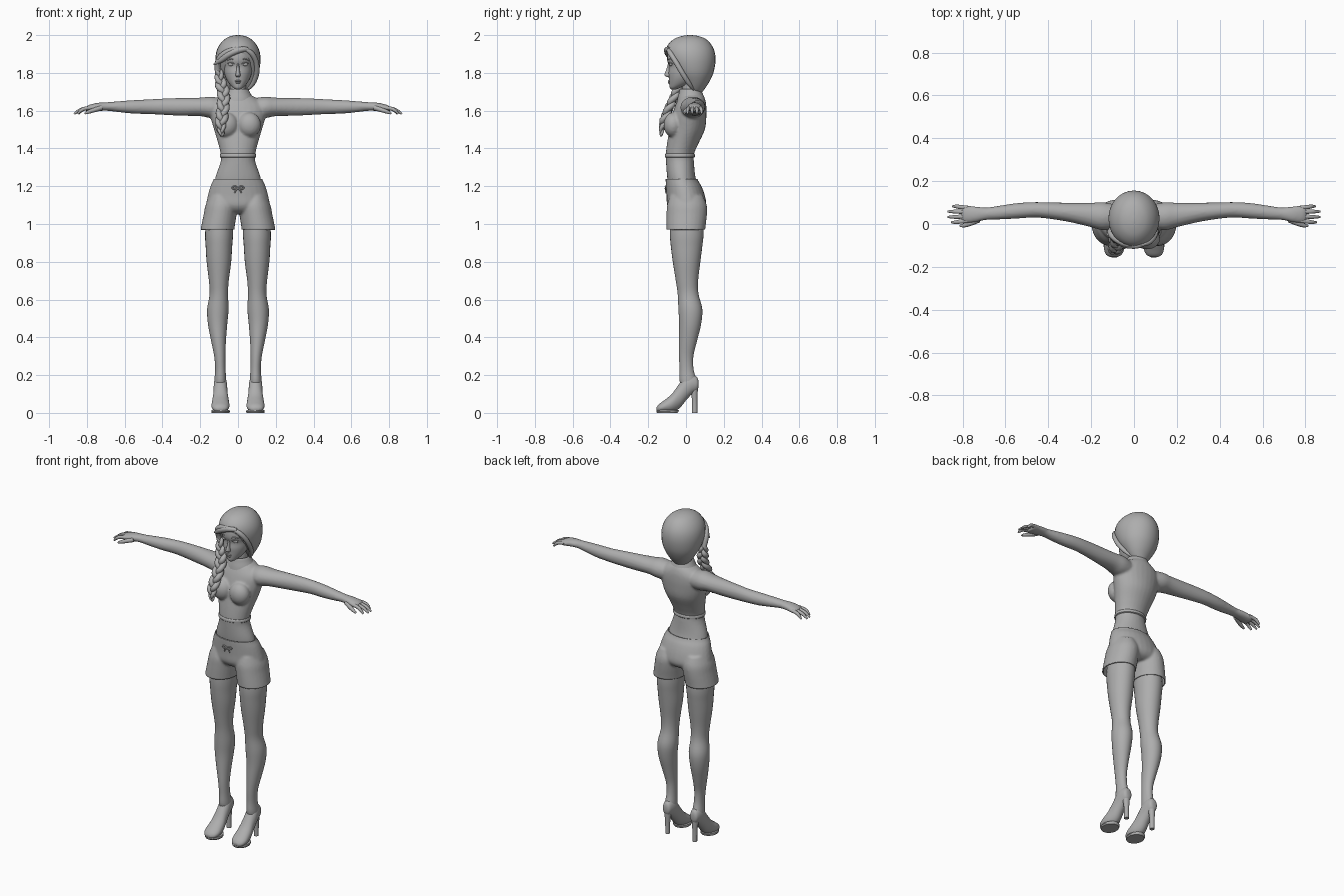
import bpy, bmesh, math
from mathutils import Vector, Matrix

grey = bpy.data.materials.new("plain_grey")
grey.diffuse_color = (0.42, 0.42, 0.42, 1)


def smooth_rows(rows, sub):
    """Catmull-Rom interpolation of rows of numbers."""
    out = []
    for i in range(len(rows) - 1):
        p = [rows[max(i - 1, 0)], rows[i], rows[i + 1], rows[min(i + 2, len(rows) - 1)]]
        for k in range(sub):
            t = k / sub
            out.append([0.5 * (2 * b + (c - a) * t + (2 * a - 5 * b + 4 * c - d) * t * t
                               + (3 * b - a - 3 * c + d) * t ** 3) for a, b, c, d in zip(*p)])
    out.append(list(rows[-1]))
    return out


def skin(bm, rings):
    """Join rings of points into a closed skin."""
    vs = [[bm.verts.new(p) for p in r] for r in rings]
    n = len(vs[0])
    faces = [bm.faces.new((a[i], a[(i + 1) % n], b[(i + 1) % n], b[i]))
             for a, b in zip(vs, vs[1:]) for i in range(n)]
    faces += [bm.faces.new(vs[0][::-1]), bm.faces.new(vs[-1])]
    bmesh.ops.recalc_face_normals(bm, faces=faces)


def loft(bm, rows, axis='Z', mirror=False, n=28, sub=4):
    """Rows are (position, low a, high a, low b, high b) of oval sections."""
    for s in ((1, -1) if mirror else (1,)):
        rings = []
        for t, a0, a1, b0, b1 in smooth_rows(rows, sub):
            ring = []
            for i in range(n):
                w = math.tau * i / n
                a = (a0 + a1) / 2 + (a1 - a0) / 2 * math.cos(w)
                b = (b0 + b1) / 2 + (b1 - b0) / 2 * math.sin(w)
                x, y, z = {'Z': (a, b, t), 'X': (t, a, b), 'Y': (a, t, b)}[axis]
                ring.append((s * x, y, z))
            rings.append(ring)
        skin(bm, rings)


def tube(bm, rows, mirror=False, n=10, sub=4):
    """Rows are (x, y, z, radius)."""
    for s in ((1, -1) if mirror else (1,)):
        pts = [(Vector((s * x, y, z)), r) for x, y, z, r in smooth_rows(rows, sub)]
        rings = []
        for i, (p, r) in enumerate(pts):
            d = (pts[min(i + 1, len(pts) - 1)][0] - pts[max(i - 1, 0)][0]).normalized()
            ref = Vector((0, 1, 0)) if abs(d.y) < 0.9 else Vector((1, 0, 0))
            u = d.cross(ref).normalized()
            v = d.cross(u)
            rings.append([p + r * (math.cos(math.tau * k / n) * u + math.sin(math.tau * k / n) * v)
                          for k in range(n)])
        skin(bm, rings)


def ball(bm, c, r, mirror=False):
    for s in ((1, -1) if mirror else (1,)):
        m = Matrix.Translation((s * c[0], c[1], c[2])) @ Matrix.Diagonal((*r, 1))
        bmesh.ops.create_uvsphere(bm, u_segments=20, v_segments=12, radius=1, matrix=m)


def finish(bm, name, voxel=0, repeat=4, angle=50):
    me = bpy.data.meshes.new(name)
    bm.to_mesh(me)
    bm.free()
    ob = bpy.data.objects.new(name, me)
    bpy.context.collection.objects.link(ob)
    if voxel:
        m = ob.modifiers.new("blend", 'REMESH')
        m.mode, m.voxel_size, m.use_smooth_shade = 'VOXEL', voxel, True
        m = ob.modifiers.new("soften", 'SMOOTH')
        m.factor, m.iterations = 0.5, repeat
        dg = bpy.context.evaluated_depsgraph_get()
        ob.data = bpy.data.meshes.new_from_object(ob.evaluated_get(dg))
        ob.modifiers.clear()
    ob.data.materials.clear()
    ob.data.materials.append(grey)
    bpy.ops.object.select_all(action='DESELECT')
    bpy.context.view_layer.objects.active = ob
    ob.select_set(True)
    bpy.ops.object.shade_smooth_by_angle(angle=math.radians(angle))
    return ob


# Torso with bust and both arms, blended into one skin
bm = bmesh.new()
loft(bm, [(z, -r, r, y0, y1) for z, r, y0, y1 in (
    (1.18, .13, -.09, .07), (1.25, .119, -.1, .05), (1.33, .092, -.106, .042), (1.37, .092, -.107, .042),
    (1.43, .106, -.1, .068), (1.5, .127, -.088, .1), (1.57, .146, -.075, .108), (1.62, .148, -.06, .108),
    (1.655, .115, -.045, .103), (1.685, .065, -.03, .09), (1.7, .04, -.02, .07))])
ball(bm, (.06, -.068, 1.525), (.062, .051, .066), True)
loft(bm, [(x, y - ry, y + ry, z - rz, z + rz) for x, y, z, ry, rz in (
    (.06, .035, 1.61, .05, .05), (.14, .036, 1.617, .065, .057), (.2, .042, 1.62, .057, .049),
    (.3, .054, 1.62, .045, .047), (.4, .063, 1.621, .038, .043), (.47, .066, 1.621, .036, .039),
    (.55, .061, 1.62, .036, .036), (.63, .053, 1.621, .032, .029), (.69, .048, 1.622, .029, .023),
    (.74, .045, 1.62, .037, .022), (.785, .045, 1.613, .041, .019), (.805, .046, 1.609, .034, .013))],
    'X', True)
finish(bm, "torso_and_arms", .007)

# Fingers and thumbs
bm = bmesh.new()
for y, end, dy in ((.076, .845, .006), (.056, .868, .002), (.035, .868, -.002), (.015, .85, -.007)):
    tube(bm, [(.775, y, 1.616, .0105), (.81, y + dy / 2, 1.611, .01),
              ((.81 + end) / 2, y + dy, 1.602, .009), (end, y + dy, 1.583, .005)], True)
tube(bm, [(.725, .02, 1.615, .014), (.76, .004, 1.604, .012), (.79, -.006, 1.594, .01),
          (.812, -.009, 1.585, .005)], True)
finish(bm, "fingers")

# Hem of the cropped top
bm = bmesh.new()
loft(bm, [(1.352, -.092, .092, -.108, .043), (1.355, -.096, .096, -.112, .047),
          (1.366, -.096, .096, -.112, .047), (1.372, -.093, .093, -.108, .044)], sub=2)
finish(bm, "top_hem", angle=30)

# Neck and folded collar
bm = bmesh.new()
loft(bm, [(1.65, -.05, .05, -.02, .08), (1.7, -.042, .042, -.02, .068), (1.77, -.042, .042, -.02, .065)])
finish(bm, "neck")
bm = bmesh.new()
loft(bm, [(1.65, -.086, .086, -.048, .1), (1.67, -.078, .078, -.044, .096), (1.692, -.066, .066, -.038, .088),
          (1.712, -.056, .056, -.033, .08), (1.715, -.05, .05, -.028, .075), (1.7, -.044, .044, -.022, .07)])
finish(bm, "collar")

# Shorts: blended hips and legs, trimmed at waist and hem
bm = bmesh.new()
loft(bm, [(z, -r, r, y0, y1) for z, r, y0, y1 in (
    (1.29, .113, -.108, .048), (1.235, .13, -.108, .062), (1.2, .146, -.106, .082), (1.15, .16, -.103, .1),
    (1.1, .168, -.1, .108), (1.07, .15, -.08, .095), (1.055, .1, -.05, .07))])
loft(bm, [(1.15, .03, .15, -.085, .09), (1.1, .004, .172, -.1, .11), (1.05, .008, .182, -.103, .111),
          (.97, .019, .198, -.103, .102), (.92, .021, .204, -.1, .1)], mirror=True)
shorts = finish(bm, "shorts", .007)
bm = bmesh.new()
bm.from_mesh(shorts.data)
for z, d in ((1.238, 1), (.97, -1)):
    bmesh.ops.bisect_plane(bm, geom=bm.verts[:] + bm.edges[:] + bm.faces[:], plane_co=(0, 0, z),
                           plane_no=(0, 0, d), clear_outer=True)
bm.to_mesh(shorts.data)
bm.free()
m = shorts.modifiers.new("cloth", 'SOLIDIFY')
m.thickness, m.offset = .006, -1

# Bow at the front of the shorts
bm = bmesh.new()
tube(bm, [(0, -.106, 1.19, .004), (.016, -.109, 1.2, .004), (.031, -.105, 1.193, .004),
          (.018, -.108, 1.184, .004), (0, -.106, 1.188, .004)], True, 8)
tube(bm, [(0, -.106, 1.189, .004), (.012, -.108, 1.177, .0035), (.018, -.106, 1.163, .003)], True, 8)
ball(bm, (0, -.108, 1.189), (.006, .005, .006))
finish(bm, "bow")

# Legs
bm = bmesh.new()
loft(bm, [(1.06, .025, .165, -.08, .09), (.95, .026, .174, -.085, .093), (.88, .031, .171, -.08, .086),
          (.8, .036, .166, -.07, .076), (.7, .049, .154, -.054, .064), (.63, .053, .15, -.044, .066),
          (.55, .05, .163, -.04, .086), (.47, .057, .159, -.036, .08), (.38, .064, .142, -.037, .058),
          (.3, .067, .126, -.037, .039), (.23, .066, .121, -.034, .04), (.17, .062, .125, -.034, .055),
          (.13, .065, .122, -.02, .045)], mirror=True)
finish(bm, "legs")

# High-heeled shoes: sloping upper, heel post and sole
bm = bmesh.new()
loft(bm, [(.066, .08, .106, .135, .17), (.058, .068, .118, .117, .19), (.03, .06, .126, .098, .205),
          (0, .057, .129, .066, .2), (-.035, .054, .131, .024, .155), (-.075, .047, .138, .003, .1),
          (-.115, .046, .14, .002, .067), (-.143, .058, .13, .004, .046), (-.155, .08, .11, .012, .03)],
     'Y', True)
finish(bm, "shoe_uppers")
bm = bmesh.new()
loft(bm, [(.15, .07, .116, .018, .064), (.11, .074, .112, .026, .062), (.06, .079, .107, .032, .06),
          (0, .08, .106, .032, .06)], mirror=True, n=16)
finish(bm, "shoe_heels")
bm = bmesh.new()
loft(bm, [(0, .046, .139, -.153, -.045), (.007, .043, .142, -.157, -.04), (.015, .045, .14, -.155, -.038)],
     mirror=True, sub=1)
finish(bm, "shoe_soles", angle=30)

# Head with nose, lips, eyes and brows
bm = bmesh.new()
loft(bm, [(z, -r, r, y0, y1) for z, r, y0, y1 in (
    (1.713, .012, -.078, -.05), (1.722, .026, -.086, -.03), (1.742, .046, -.089, .02),
    (1.77, .063, -.091, .05), (1.8, .073, -.093, .07), (1.835, .078, -.09, .08),
    (1.87, .081, -.1, .08), (1.92, .076, -.092, .08), (1.955, .04, -.05, .05))])
loft(bm, [(1.85, -.007, .007, -.095, -.07), (1.82, -.008, .008, -.104, -.07),
          (1.795, -.012, .012, -.114, -.07), (1.785, -.013, .013, -.112, -.07),
          (1.777, -.008, .008, -.1, -.07)], n=14)
for z, r in ((1.757, .017), (1.748, .014)):
    ball(bm, (0, -.086, z), (r, .01, .0055))
finish(bm, "head")
bm = bmesh.new()
ball(bm, (.036, -.079, 1.845), (.017, .009, .009), True)
finish(bm, "eyes")
bm = bmesh.new()
tube(bm, [(.018, -.094, 1.868, .003), (.036, -.09, 1.874, .004), (.058, -.073, 1.866, .002)], True, 8)
tube(bm, [(.018, -.089, 1.846, .0025), (.036, -.089, 1.856, .003), (.056, -.07, 1.848, .002)], True, 8)
finish(bm, "brows_and_lashes")

# Hair cap, trimmed along a slanted hairline
bm = bmesh.new()
loft(bm, [(z, -r, r, y0, y1) for z, r, y0, y1 in (
    (1.69, .03, .035, .08), (1.71, .055, .0, .095), (1.75, .083, -.03, .122), (1.8, .108, -.07, .145),
    (1.86, .119, -.1, .156), (1.91, .115, -.108, .152), (1.95, .097, -.095, .134), (1.98, .068, -.062, .104),
    (1.995, .036, -.022, .065), (2.0, .006, .012, .03))])
bmesh.ops.bisect_plane(bm, geom=bm.verts[:] + bm.edges[:] + bm.faces[:], plane_co=(0, -.105, 1.92),
                       plane_no=(0, -.22, -.155), clear_outer=True)
bmesh.ops.holes_fill(bm, edges=[e for e in bm.edges if e.is_boundary])
finish(bm, "hair_cap")

# Swept fringe locks
bm = bmesh.new()
tube(bm, [(.055, -.09, 1.925, .01), (.01, -.1, 1.922, .016), (-.045, -.093, 1.9, .017),
          (-.09, -.068, 1.868, .015), (-.128, -.045, 1.845, .004)])
tube(bm, [(.04, -.092, 1.93, .01), (-.03, -.094, 1.92, .015), (-.085, -.068, 1.89, .017),
          (-.108, -.04, 1.845, .016), (-.106, -.025, 1.79, .014)])
tube(bm, [(.035, -.095, 1.926, .01), (.07, -.083, 1.905, .014), (.095, -.055, 1.86, .014),
          (.099, -.02, 1.8, .014), (.08, .015, 1.745, .012), (.05, .04, 1.71, .006)])
finish(bm, "fringe")

# Side braid of three woven strands
path = smooth_rows([(-.105, -.03, 1.83), (-.094, -.035, 1.76), (-.077, -.055, 1.69), (-.08, -.092, 1.61),
                    (-.09, -.122, 1.53), (-.086, -.132, 1.465)], 8)
bm = bmesh.new()
for k in range(3):
    rows = []
    for i, (x, y, z) in enumerate(path):
        t = i / (len(path) - 1)
        w = t * math.tau * 2.7 + k * math.tau / 3
        size = min(1, .45 + 2 * t) * (1 - .75 * max(0, t - .75) / .25)
        rows.append((x + .019 * size * math.sin(w), y + .009 * size * math.sin(2 * w), z, .0165 * size))
    tube(bm, rows, sub=2)
finish(bm, "braid")
